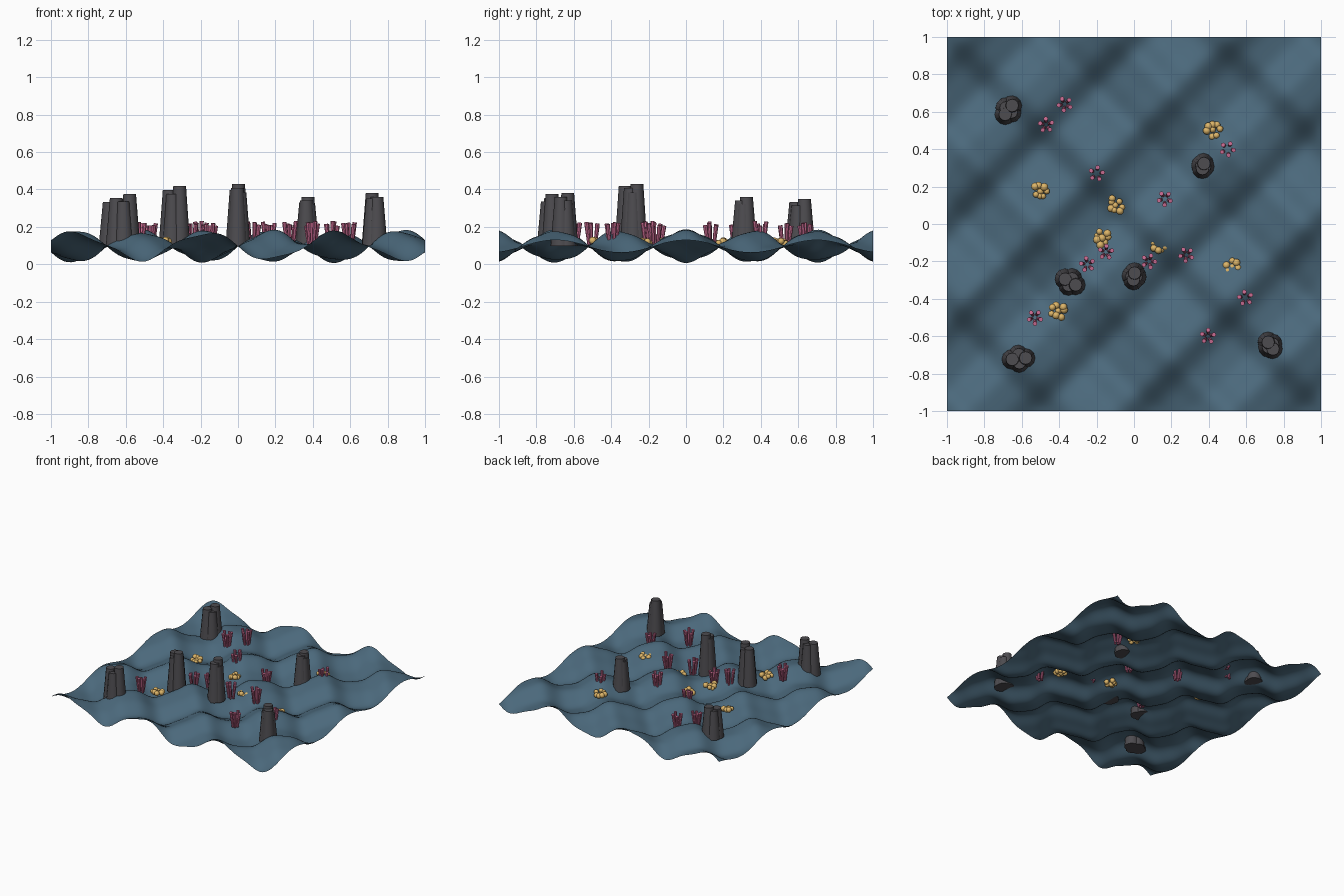
import bpy, bmesh, random
from math import sin, cos, pi
from mathutils import Vector, Matrix

if "Cube" in bpy.data.objects:
    bpy.data.objects.remove(bpy.data.objects["Cube"])

random.seed(7)
BASE = 0.097


def material(name, rgb):
    m = bpy.data.materials.new(name)
    m.diffuse_color = (*rgb, 1)
    m.use_nodes = True
    m.node_tree.nodes["Principled BSDF"].inputs["Base Color"].default_value = m.diffuse_color
    return m


def finish(bm, name, mat, angle=None):
    me = bpy.data.meshes.new(name)
    bm.to_mesh(me)
    bm.free()
    ob = bpy.data.objects.new(name, me)
    bpy.context.collection.objects.link(ob)
    me.materials.append(mat)
    if angle:
        bpy.ops.object.select_all(action='DESELECT')
        ob.select_set(True)
        bpy.context.view_layer.objects.active = ob
        bpy.ops.object.shade_smooth_by_angle(angle=angle)
    return ob


def column(bm, a, b, r1, r2, sides):
    """Tapered cylinder from point a to point b."""
    a, b = Vector(a), Vector(b)
    d = b - a
    mat = Matrix.Translation((a + b) / 2) @ d.to_track_quat('Z', 'Y').to_matrix().to_4x4()
    bmesh.ops.create_cone(bm, cap_ends=True, segments=sides, radius1=r1,
                          radius2=r2, depth=d.length, matrix=mat)


blue = material("sea_floor_blue", (0.07, 0.14, 0.20))
grey = material("rock_grey", (0.075, 0.072, 0.08))
pink = material("coral_pink", (0.60, 0.15, 0.29))
gold = material("coral_gold", (0.72, 0.46, 0.14))

# Sea floor: rippled open sheet
bm = bmesh.new()
bmesh.ops.create_grid(bm, x_segments=110, y_segments=110, size=1)
for v in bm.verts:
    x, y = v.co.x, v.co.y
    v.co.z = BASE + 0.079 * sin(9 * x) * cos(9 * y) + 0.012 * sin(22 * x) * cos(22 * y)
finish(bm, "sea_floor", blue, pi)

# Rock chimneys: overlapping tapered columns (x, y, top, spread, turn)
rocks = [(-0.67, 0.61, 0.35, 0.030, 0.9), (0.37, 0.31, 0.36, 0.014, 1.3),
         (-0.34, -0.31, 0.42, 0.032, -0.5), (0.0, -0.28, 0.43, 0.018, 1.4),
         (-0.615, -0.72, 0.375, 0.036, 0.1), (0.73, -0.65, 0.38, 0.022, 2.2)]
for x, y, top, spread, turn in rocks:
    bm = bmesh.new()
    for i, h in enumerate((1.0, 0.9, 0.93, 0.86)):
        t = turn + i * pi / 2
        s = spread * (1 if i % 2 == 0 else 0.6)
        px, py = x + s * cos(t), y + s * sin(t)
        column(bm, (px, py, BASE), (px, py, BASE + (top - BASE) * h), 0.056, 0.034, 12)
    finish(bm, "rock_chimney", grey, 0.6)

# Pink tube corals: five flaring tubes in a ring
tubes = [(-0.37, 0.64), (-0.47, 0.53), (-0.20, 0.27), (0.50, 0.40), (0.165, 0.135),
         (-0.15, -0.15), (-0.25, -0.215), (0.08, -0.20), (0.28, -0.165),
         (-0.53, -0.50), (0.595, -0.395), (0.395, -0.60)]
for x, y in tubes:
    bm = bmesh.new()
    turn = random.uniform(0, 2 * pi)
    for i in range(5):
        t = turn + i * 2 * pi / 5
        c, s = cos(t), sin(t)
        column(bm, (x + 0.018 * c, y + 0.018 * s, BASE + 0.005),
               (x + 0.033 * c, y + 0.033 * s, random.uniform(0.205, 0.232)),
               0.009, 0.012, 8)
    finish(bm, "tube_coral", pink, 0.7)

# Golden bubble corals: clumps of small spheres
clumps = [(0.42, 0.505), (-0.50, 0.175), (-0.10, 0.10), (-0.17, -0.075),
          (-0.405, -0.465), (0.13, -0.11), (0.525, -0.23)]
for x, y in clumps:
    bm = bmesh.new()
    for i in range(8):
        t = i * 2 * pi / 7 + random.uniform(-0.3, 0.3)
        r = 0 if i == 7 else random.uniform(0.024, 0.04)
        pos = (x + r * cos(t), y + r * sin(t), BASE + random.uniform(0.012, 0.03))
        bmesh.ops.create_uvsphere(bm, u_segments=12, v_segments=8,
                                  radius=random.uniform(0.016, 0.022),
                                  matrix=Matrix.Translation(pos))
    finish(bm, "bubble_coral", gold, pi)
